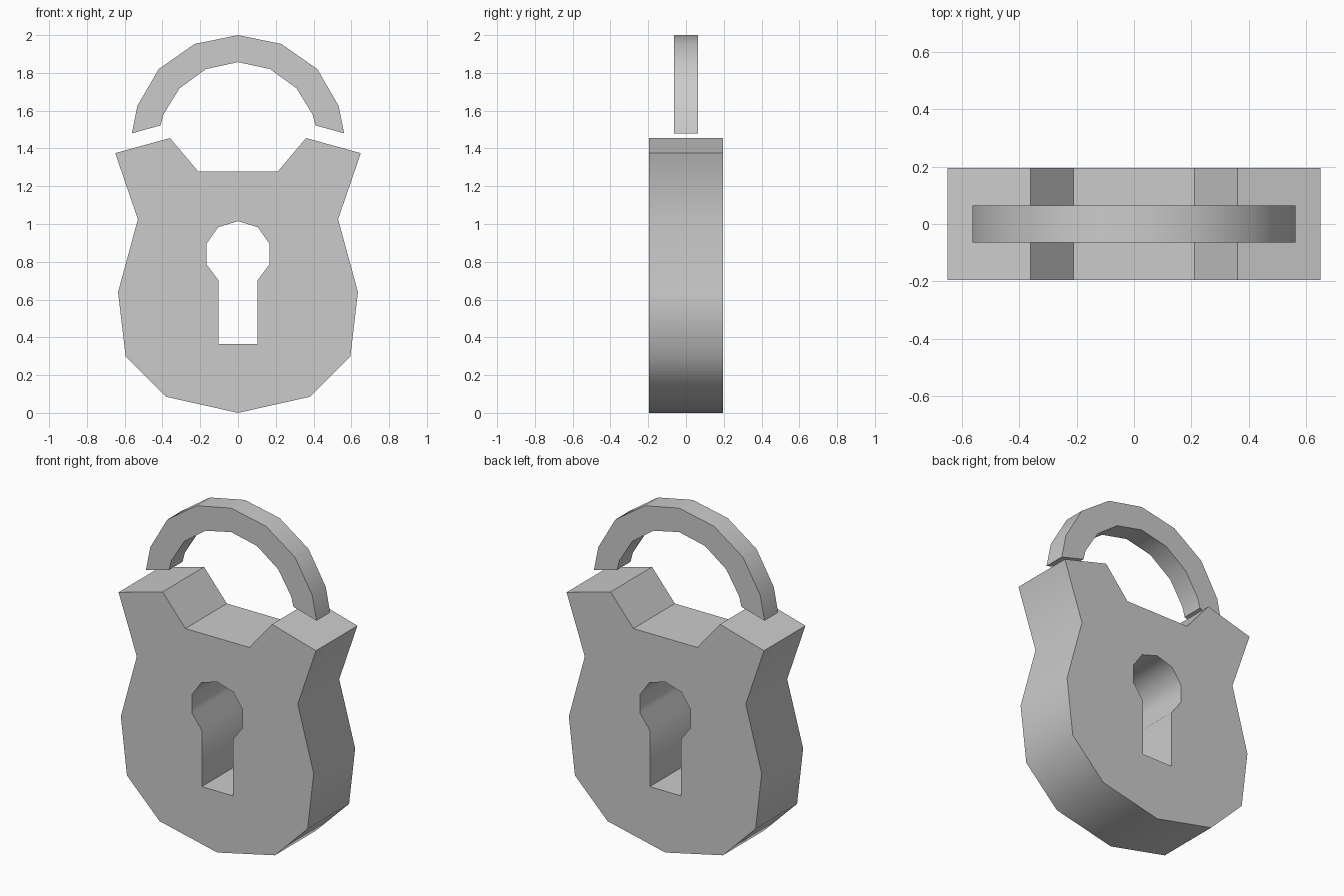
import bpy, math

if "Cube" in bpy.data.objects:
    bpy.data.objects.remove(bpy.data.objects["Cube"])


def mirrored_slab(name, half_outline, half_depth):
    """Extrude a right-half outline (x, z) along y and mirror it across x = 0."""
    n = len(half_outline)
    verts = [(x, y, z) for y in (-half_depth, half_depth) for x, z in half_outline]
    faces = [list(range(n)), list(range(2 * n - 1, n - 1, -1))]
    for i in range(n):
        j = (i + 1) % n
        # leave the centre seam open so the halves join cleanly
        if half_outline[i][0] == 0 and half_outline[j][0] == 0:
            continue
        faces.append([j, i, n + i, n + j])
    mesh = bpy.data.meshes.new(name)
    mesh.from_pydata(verts, [], faces)
    obj = bpy.data.objects.new(name, mesh)
    bpy.context.collection.objects.link(obj)
    bpy.ops.object.select_all(action='DESELECT')
    obj.select_set(True)
    bpy.context.view_layer.objects.active = obj
    bpy.ops.object.shade_smooth_by_angle(angle=math.radians(43))
    mirror = obj.modifiers.new("mirror", 'MIRROR')
    mirror.use_clip = True
    return obj


# Lock body: outer silhouette, then the keyhole edge back down the centre
body_edge = [(0, 0), (0.38, 0.085), (0.595, 0.30), (0.635, 0.64), (0.53, 1.025),
             (0.65, 1.375), (0.36, 1.455), (0.21, 1.277), (0, 1.277)]
keyhole_edge = [(0, 1.015), (0.105, 0.983), (0.167, 0.895), (0.167, 0.787),
                (0.102, 0.70), (0.102, 0.365), (0, 0.365)]
mirrored_slab("lock_body", body_edge + keyhole_edge, 0.195)

# Shackle: inner arc down to the foot, then outer arc back to the top
inner_arc = [(0, 1.857), (0.17, 1.82), (0.31, 1.718), (0.395, 1.58), (0.41, 1.522)]
outer_arc = [(0.562, 1.48), (0.533, 1.625), (0.42, 1.82), (0.23, 1.953), (0, 2.0)]
mirrored_slab("shackle", inner_arc + outer_arc, 0.064)
